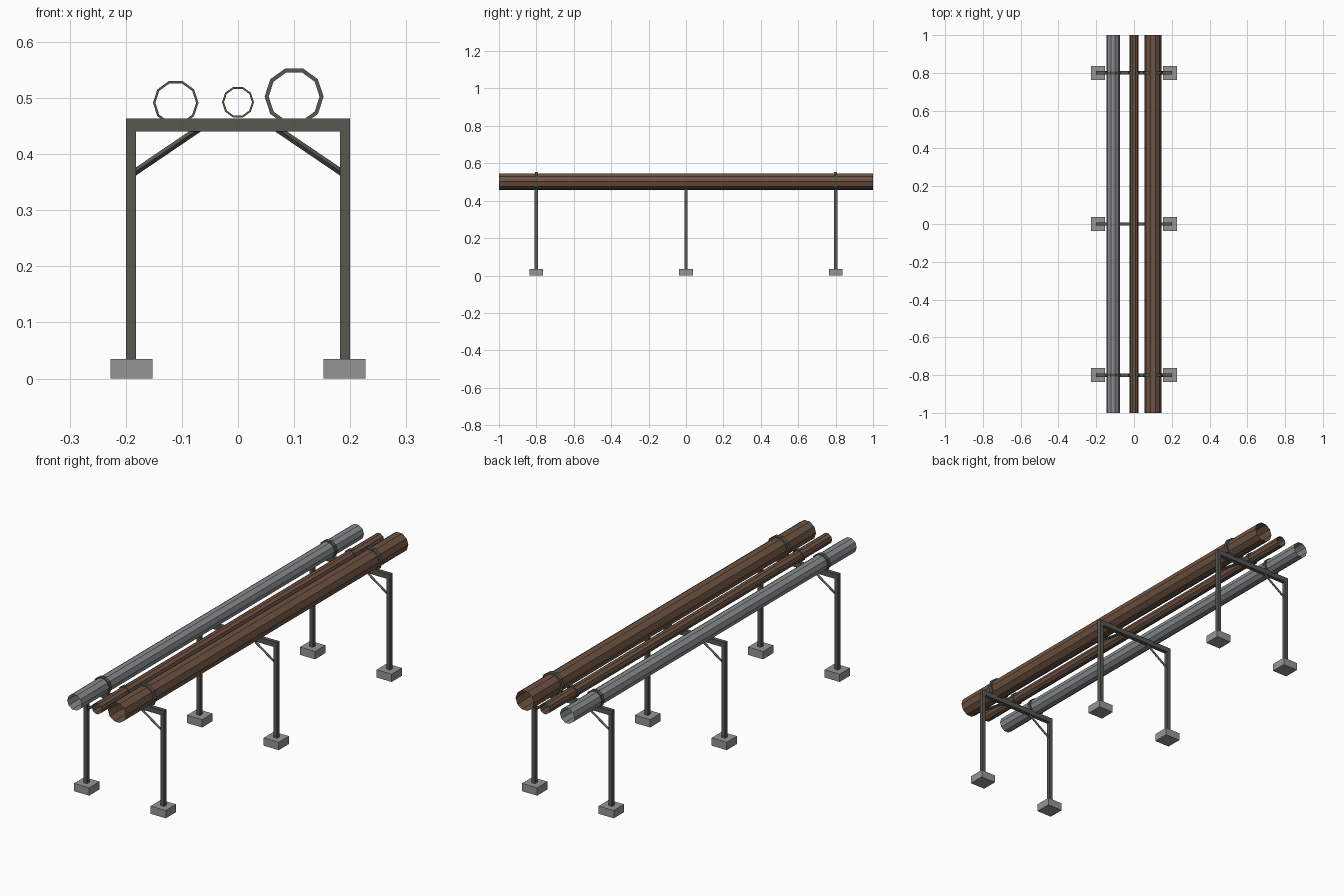
import bpy, bmesh, math
from mathutils import Vector

if "Cube" in bpy.data.objects:
    bpy.data.objects.remove(bpy.data.objects["Cube"])


def material(name, rgb):
    m = bpy.data.materials.new(name)
    m.diffuse_color = (*rgb, 1)
    m.use_nodes = True
    m.node_tree.nodes["Principled BSDF"].inputs["Base Color"].default_value = m.diffuse_color
    return m


STEEL = material("dark steel", (0.095, 0.098, 0.083))
CONCRETE = material("concrete", (0.30, 0.30, 0.30))
RUST = material("rusty brown", (0.155, 0.088, 0.055))
ZINC = material("grey metal", (0.245, 0.265, 0.27))


def finish(bm, name, mat):
    me = bpy.data.meshes.new(name)
    bm.to_mesh(me)
    bm.free()
    ob = bpy.data.objects.new(name, me)
    me.materials.append(mat)
    bpy.context.collection.objects.link(ob)
    return ob


def box(name, mat, center, size):
    bm = bmesh.new()
    bmesh.ops.create_cube(bm, size=1)
    for v in bm.verts:
        v.co = Vector(a * s + c for a, s, c in zip(v.co, size, center))
    return finish(bm, name, mat)


def ring_verts(bm, x, y, z, r, n=10):
    return [bm.verts.new((x + r * math.cos(2 * math.pi * i / n), y,
                          z + r * math.sin(2 * math.pi * i / n))) for i in range(n)]


def skin(bm, loops):
    for a, b in zip(loops, loops[1:]):
        n = len(a)
        for i in range(n):
            j = (i + 1) % n
            bm.faces.new((a[i], a[j], b[j], b[i]))


# Open thin-walled pipe running along y
def pipe(name, mat, x, z, r):
    bm = bmesh.new()
    skin(bm, [ring_verts(bm, x, 1, z, r), ring_verts(bm, x, -1, z, r)])
    bmesh.ops.recalc_face_normals(bm, faces=bm.faces)
    return finish(bm, name, mat)


# Flat band clamped round a pipe
def clamp(name, x, y, z, r_in, r_out, half=0.008):
    bm = bmesh.new()
    loops = [ring_verts(bm, x, y + dy, z, r) for r, dy in
             ((r_out, half), (r_out, -half), (r_in, -half), (r_in, half))]
    skin(bm, loops + loops[:1])
    bmesh.ops.recalc_face_normals(bm, faces=bm.faces)
    return finish(bm, name, STEEL)


# Thin diagonal strut with an edge facing forward
def strut(name, p, q, r=0.006):
    p, q = Vector(p), Vector(q)
    bm = bmesh.new()
    bmesh.ops.create_cone(bm, cap_ends=True, segments=4, radius1=r, radius2=r,
                          depth=(q - p).length)
    ob = finish(bm, name, STEEL)
    d = (q - p).normalized()
    side = Vector((0, 1, 0))
    up = d.cross(side)
    for v in ob.data.vertices:
        c = v.co.copy()
        v.co = (p + q) / 2 + side * c.x + up * c.y + d * c.z
    bm = bmesh.new()
    bm.from_mesh(ob.data)
    bmesh.ops.recalc_face_normals(bm, faces=bm.faces)
    bm.to_mesh(ob.data)
    bm.free()


# Three portal frames
for n, y in enumerate((-0.8, 0, 0.8), 1):
    box(f"cross_beam_{n}", STEEL, (0, y, 0.452), (0.4, 0.018, 0.023))
    for label, s in (("left", -1), ("right", 1)):
        box(f"{label}_post_{n}", STEEL, (s * 0.191, y, 0.2375), (0.018, 0.018, 0.407))
        box(f"{label}_footing_{n}", CONCRETE, (s * 0.19, y, 0.0175), (0.075, 0.073, 0.035))
        strut(f"{label}_brace_{n}", (s * 0.188, y, 0.365), (s * 0.070, y, 0.445))

# Pipes: name, material, x, z, pipe radius, clamp outer radius
for name, mat, x, z, r, ro in (("medium_pipe", ZINC, -0.111, 0.4915, 0.0358, 0.0405),
                               ("small_pipe", RUST, 0.0, 0.4925, 0.0245, 0.0285),
                               ("large_pipe", RUST, 0.1, 0.5025, 0.0448, 0.0525)):
    pipe(name, mat, x, z, r)
    # Clamps sit on the two end frames only
    for label, y in (("front", -0.8), ("back", 0.8)):
        clamp(f"{name}_{label}_clamp", x, y, z, r + 0.0005, ro)
